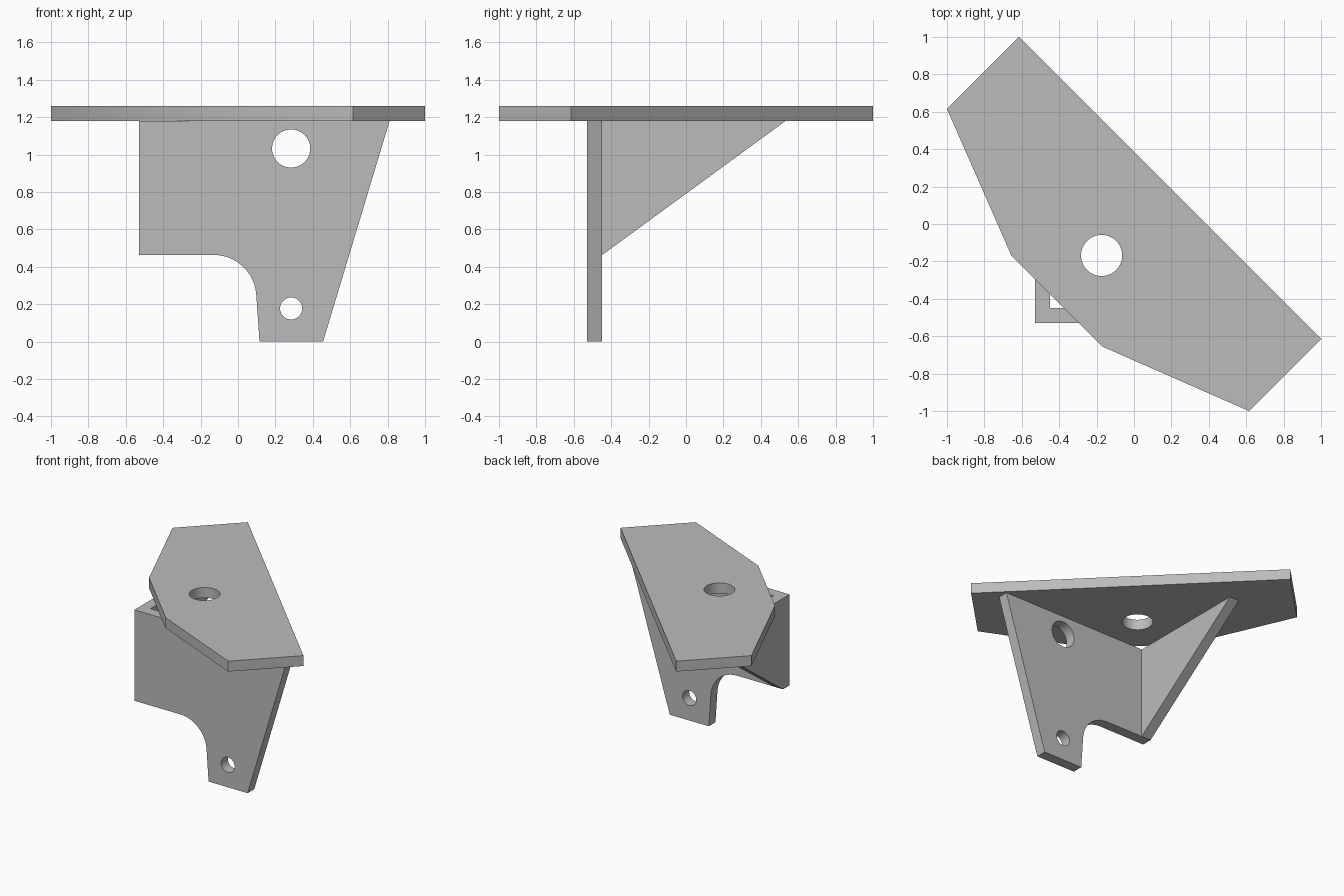
import bpy
from math import sin, cos, pi, radians

cube = bpy.data.objects.get("Cube")
if cube:
    bpy.data.objects.remove(cube, do_unlink=True)

grey = bpy.data.materials.new("plain grey")
grey.use_nodes = True
colour = (0.5, 0.5, 0.5, 1)
grey.diffuse_color = colour
grey.node_tree.nodes["Principled BSDF"].inputs["Base Color"].default_value = colour

THICK = 0.082


def arc(cx, cy, r, start, end, steps):
    angles = [start + (end - start) * i / steps for i in range(steps + 1)]
    return [(cx + r * cos(a), cy + r * sin(a)) for a in angles]


def plate(name, outline, holes, location, rotation=(0, 0, 0)):
    """Flat plate of even thickness with round holes."""
    curve = bpy.data.curves.new(name, "CURVE")
    curve.dimensions = "2D"
    curve.fill_mode = "BOTH"
    curve.extrude = THICK / 2
    for loop in [outline] + [arc(x, y, r, 0, 2 * pi, 48)[:-1] for x, y, r in holes]:
        spline = curve.splines.new("POLY")
        spline.points.add(len(loop) - 1)
        for point, (x, y) in zip(spline.points, loop):
            point.co = (x, y, 0, 1)
        spline.use_cyclic_u = True
    curve.materials.append(grey)
    obj = bpy.data.objects.new(name, curve)
    obj.location = location
    obj.rotation_euler = [radians(a) for a in rotation]
    bpy.context.collection.objects.link(obj)
    bpy.ops.object.select_all(action="DESELECT")
    obj.select_set(True)
    bpy.context.view_layer.objects.active = obj
    bpy.ops.object.convert(target="MESH")
    bpy.ops.object.shade_smooth_by_angle(angle=radians(30))


TOP = 1.26
UNDER = TOP - THICK
CORNER = -0.53

# Horizontal top plate, set diagonally over the corner
plate("top_plate",
      [(-0.615, 1), (-1, 0.615), (-0.655, -0.17),
       (-0.17, -0.655), (0.615, -1), (1, -0.615)],
      [(-0.173, -0.168, 0.11)],
      (0, 0, TOP - THICK / 2))

# Front upright with a rounded cut-out and a tapering leg
plate("front_upright",
      [(CORNER, UNDER), (CORNER, 0.463)]
      + arc(-0.13, 0.235, 0.228, pi / 2, 0.05, 16)
      + [(0.115, 0), (0.455, 0), (0.81, UNDER)],
      [(0.284, 1.032, 0.102), (0.284, 0.177, 0.059)],
      (0, CORNER + THICK / 2, 0), (90, 0, 0))

# Triangular side gusset
plate("side_gusset",
      [(CORNER + THICK, UNDER), (CORNER + THICK, 0.463), (0.53, UNDER)],
      [],
      (CORNER + THICK / 2, 0, 0), (90, 0, 90))
